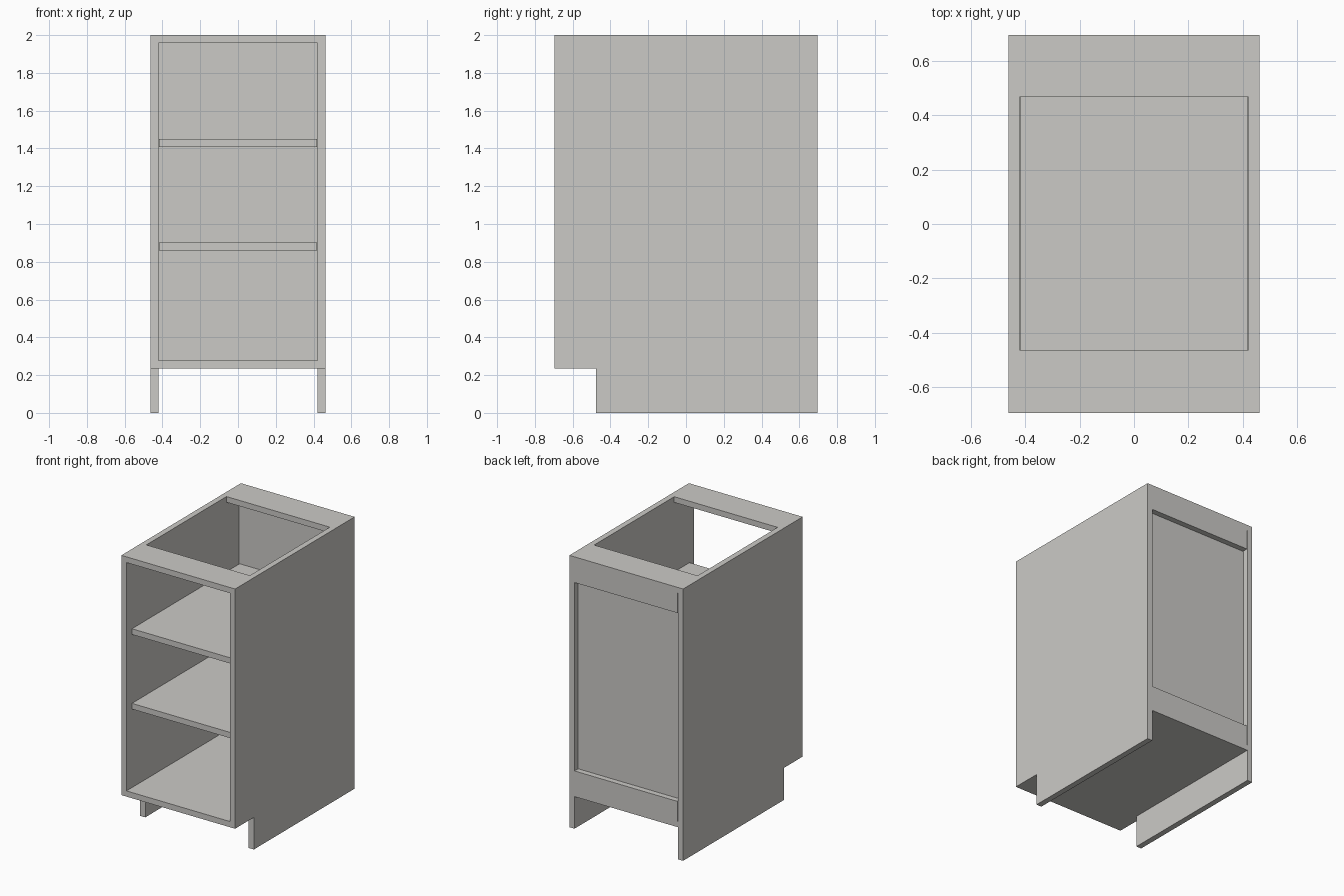
import bpy, bmesh

if "Cube" in bpy.data.objects:
    bpy.data.objects.remove(bpy.data.objects["Cube"])

W, D, H = 0.463, 0.695, 2.0     # half width, half depth, height
T = 0.042                       # board thickness
TOE_Z, TOE_Y = 0.236, -0.477    # toe-kick notch
IN = W - T                      # inner half width
GAP = 0.004                     # small clearance beside rails and shelves

board = bpy.data.materials.new("warm grey board")
board.diffuse_color = (0.60, 0.59, 0.565, 1)
board.use_nodes = True
board.node_tree.nodes["Principled BSDF"].inputs["Base Color"].default_value = board.diffuse_color


def add_object(name, bm):
    bmesh.ops.recalc_face_normals(bm, faces=bm.faces[:])
    mesh = bpy.data.meshes.new(name)
    bm.to_mesh(mesh)
    bm.free()
    mesh.materials.append(board)
    obj = bpy.data.objects.new(name, mesh)
    bpy.context.collection.objects.link(obj)
    return obj


def box(name, x, y, z):
    bm = bmesh.new()
    bmesh.ops.create_cube(bm, size=1)
    for v in bm.verts:
        for i, (lo, hi) in enumerate((x, y, z)):
            v.co[i] = hi if v.co[i] > 0 else lo
    return add_object(name, bm)


# Side panels with the toe-kick notch
profile = [(TOE_Y, 0), (D, 0), (D, H), (-D, H), (-D, TOE_Z), (TOE_Y, TOE_Z)]
for name, x0 in (("left_side", -W), ("right_side", IN)):
    bm = bmesh.new()
    face = bm.faces.new([bm.verts.new((x0, y, z)) for y, z in profile])
    new = bmesh.ops.extrude_face_region(bm, geom=[face])["geom"]
    bmesh.ops.translate(bm, vec=(T, 0, 0),
                        verts=[g for g in new if isinstance(g, bmesh.types.BMVert)])
    add_object(name, bm)

# Bottom and the two top stretchers
box("bottom_panel", (-IN, IN), (-D, D), (TOE_Z, TOE_Z + T))
box("front_stretcher", (-IN, IN), (-D, -0.464), (H - T, H))
box("back_stretcher", (-IN, IN), (0.467, D), (H - T, H))

# Back rails, flush with the rear edge
RAIL = 0.147
box("upper_back_rail", (-IN + GAP, IN), (D - T, D), (H - T - RAIL, H - T))
box("lower_back_rail", (-IN + GAP, IN), (D - T, D), (TOE_Z + T, TOE_Z + T + RAIL))

# Recessed back panel
BACK = 0.615
box("back_panel", (-IN, IN), (BACK, D - T), (TOE_Z + T, H - T))

# Shelves, set back from the front
for name, z in (("lower_shelf", 0.859), ("upper_shelf", 1.408)):
    box(name, (-IN + GAP, IN - GAP), (-D + 0.058, BACK), (z, z + T))
